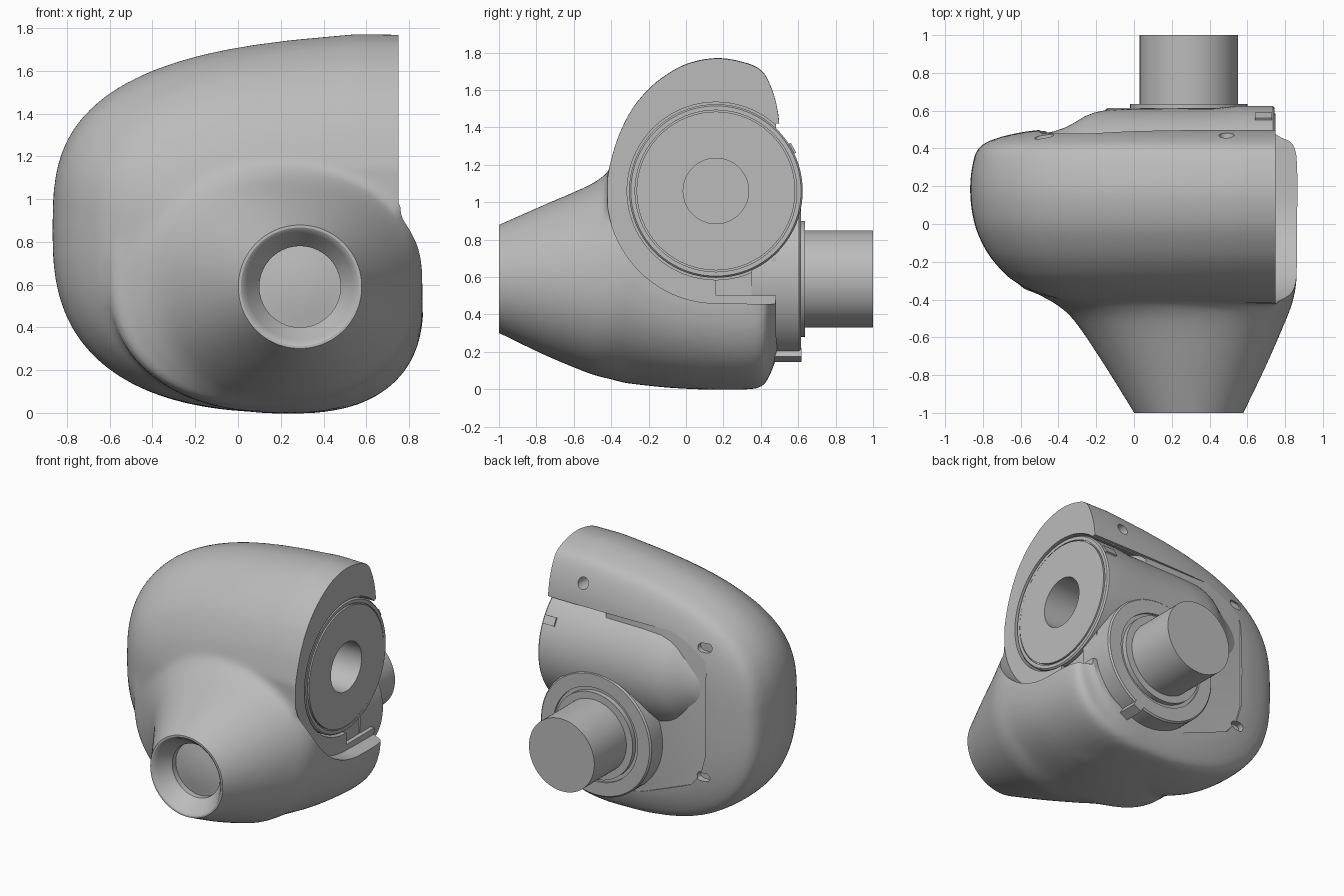
import bpy, bmesh
from math import cos, sin, pi, radians

cube = bpy.data.objects.get("Cube")
if cube:
    bpy.data.objects.remove(cube, do_unlink=True)

grey = bpy.data.materials.new("plain grey")
grey.use_nodes = True
grey.diffuse_color = (0.5, 0.5, 0.5, 1)
shader = next(n for n in grey.node_tree.nodes if n.type == 'BSDF_PRINCIPLED')
shader.inputs["Base Color"].default_value = (0.5, 0.5, 0.5, 1)
shader.inputs["Roughness"].default_value = 0.6


def loft(name, *stacks):
    """Make one object from stacks of equal-length closed sections, capped at both ends."""
    bm = bmesh.new()
    for sections in stacks:
        rows = [[bm.verts.new(p) for p in s] for s in sections]
        n = len(rows[0])
        for a, b in zip(rows, rows[1:]):
            for i in range(n):
                j = (i + 1) % n
                bm.faces.new((a[i], a[j], b[j], b[i]))
        bm.faces.new(rows[0][::-1])
        bm.faces.new(rows[-1])
    bmesh.ops.recalc_face_normals(bm, faces=bm.faces)
    mesh = bpy.data.meshes.new(name)
    bm.to_mesh(mesh)
    bm.free()
    mesh.materials.append(grey)
    ob = bpy.data.objects.new(name, mesh)
    bpy.context.scene.collection.objects.link(ob)
    return ob


def lathe(name, axis, u, z, profile, n=96):
    """Turn (position, radius) pairs around an x or y axis through (u, z)."""
    sections = []
    for pos, r in profile:
        ring = [(u + r * cos(2 * pi * i / n), z + r * sin(2 * pi * i / n)) for i in range(n)]
        sections.append([(pos, a, b) if axis == 'X' else (a, pos, b) for a, b in ring])
    return loft(name, sections)


def prism(name, axis, outline, lo, hi):
    """Extrude a 2D outline along x or y."""
    return loft(name, [[(p, a, b) if axis == 'X' else (a, p, b) for a, b in outline]
                       for p in (lo, hi)])


def box(name, x, y, z):
    return prism(name, 'Y', [(x[0], z[0]), (x[1], z[0]), (x[1], z[1]), (x[0], z[1])], *y)


def quarter(cx, cz, a, b, n, start, count=18):
    """Quarter of a superellipse starting at the given quadrant."""
    pts = []
    for i in range(count):
        t = (start + i / (count - 1)) * pi / 2
        c, s = cos(t), sin(t)
        pts.append((cx + a * abs(c) ** (2 / n) * (1 if c > 0 else -1),
                    cz + b * abs(s) ** (2 / n) * (1 if s > 0 else -1)))
    return pts


def refine(rows, steps=4):
    """Smooth curve through rows of section settings."""
    out = []
    for i in range(len(rows) - 1):
        p0, p1, p2 = rows[max(i - 1, 0)], rows[i], rows[i + 1]
        p3 = rows[min(i + 2, len(rows) - 1)]
        for k in range(steps):
            t = k / steps
            out.append([b + t / 2 * (c - a + t * (2 * a - 5 * b + 4 * c - d
                                                  + t * (3 * (b - c) + d - a)))
                        for a, b, c, d in zip(p0, p1, p2, p3)])
    return out + [rows[-1]]


# Main housing: a rounded pillow lofted from back to front, its top sloping to the left
crown = [(x, 0.85 + (z - 0.85) * (1 - 0.13 * (0.55 - x) / 1.41))
         for x, z in quarter(0.55, 0.85, 1.41, 0.915, 3.05, 1)]
outline = (crown + quarter(0.3, 0.85, 1.16, 0.85, 2.6, 2)[1:]
           + quarter(0.3, 0.6, 0.56, 0.6, 2.2, 3)[1:]
           + [(0.85, 0.75), (0.8, 0.92), (0.9, 1.15), (0.9, 1.76)])


def pillow(y, left, top, bottom, right):
    pts = []
    for x, z in outline:
        if x > 0.55:
            x = 0.55 + (x - 0.55) * right
        else:
            x = 0.55 + (x - 0.55) * (0.55 - left) / 1.41
        k = (top - 0.85) / 0.915 if z > 0.85 else (0.85 - bottom) / 0.85
        pts.append((x, y, 0.85 + (z - 0.85) * k))
    return pts


pillow_rows = [pillow(*row) for row in refine((
    (0.5, -0.48, 1.42, 0.3, 0.68), (0.485, -0.6, 1.52, 0.18, 0.7),
    (0.45, -0.74, 1.63, 0.08, 0.8), (0.4, -0.825, 1.71, 0.01, 0.95),
    (0.3, -0.858, 1.752, 0, 1), (0.16, -0.868, 1.772, 0, 1),
    (0, -0.845, 1.74, 0.01, 1), (-0.13, -0.79, 1.665, 0.05, 1),
    (-0.22, -0.725, 1.585, 0.1, 1), (-0.3, -0.64, 1.48, 0.17, 1),
    (-0.37, -0.5, 1.33, 0.3, 0.85), (-0.42, -0.3, 1.15, 0.45, 0.6)))]


# Tapered nose flaring into the housing
def oval(y, x0, x1, z0, z1, n):
    cx, cz, a, b = (x0 + x1) / 2, (z0 + z1) / 2, (x1 - x0) / 2, (z1 - z0) / 2
    return [(x, y, z) for q in range(4) for x, z in quarter(cx, cz, a, b, n, q)[:-1]]


nose_rows = [oval(*row) for row in refine((
    (-1.08, 0.05, 0.54, 0.34, 0.845, 2), (-1, 0, 0.58, 0.3, 0.88, 2),
    (-0.75, -0.155, 0.7, 0.18, 0.99, 2.05), (-0.52, -0.31, 0.8, 0.085, 1.09, 2.15),
    (-0.43, -0.405, 0.835, 0.06, 1.15, 2.2), (-0.37, -0.51, 0.85, 0.045, 1.21, 2.25),
    (-0.3, -0.61, 0.86, 0.03, 1.25, 2.3), (0, -0.5, 0.867, 0.002, 1.1, 2.4),
    (0.38, -0.3, 0.86, 0.005, 1, 2.4), (0.45, -0.2, 0.8, 0.1, 0.9, 2.4)))]

housing = loft("housing", pillow_rows, nose_rows)
remesh = housing.modifiers.new("blend", 'REMESH')
remesh.mode = 'VOXEL'
remesh.voxel_size = 0.02
smooth = housing.modifiers.new("soften", 'SMOOTH')
smooth.factor = 0.5
smooth.iterations = 10

# Cuts: flat side, nose mouth, barrel pocket, rear panel, screw hole and corner slots
arc = [(0.16 + 0.585 * cos(t), 1.06 + 0.6 * sin(t))
       for t in [pi + pi / 2 * i / 24 for i in range(25)]]
cutters = [
    prism("side_cut", 'X', arc + [(0.45, 0.455), (1, 0.455), (1, 2), (-0.425, 2)], 0.75, 1.2),
    lathe("nose_cut", 'Y', 0.29, 0.59,
          [(-1.2, 0.45), (-1, 0.45), (-1, 0.277), (-0.992, 0.264), (-0.97, 0.25),
           (-0.89, 0.19), (-0.85, 0.19), (-0.855, 0.155), (-0.865, 0.1), (-0.87, 0.04)]),
    lathe("barrel_cut", 'X', 0.16, 1.06, [(0.3, 0.475), (1, 0.475)]),
    box("step_cut", (0.72, 1), (0.16, 0.7), (0.5, 0.8)),
    prism("panel_cut", 'Y', [(0.9, 1.42), (-0.4, 1.42), (-0.47, 1.36), (-0.5, 1.2),
                             (-0.5, 0.6), (-0.46, 0.46), (-0.38, 0.36), (0, 0.21),
                             (0.3, 0.14), (0.6, 0.25), (0.9, 0.48)], 0.48, 0.8),
    lathe("screw_cut", 'Y', 0.49, 1.57, [(0.36, 0.04), (0.7, 0.04)], 32),
]
for z in (1.36, 0.44):
    cutters.append(prism("slot_cut", 'Y', [
        (-0.475 + (0.02 if i < 13 else -0.02) + 0.03 * sin(pi * i / 12),
         z - 0.03 * cos(pi * i / 12)) for i in range(25)], 0.44, 0.7))
for cutter in cutters:
    cutter.hide_render = True
    cut = housing.modifiers.new(cutter.name, 'BOOLEAN')
    cut.operation = 'DIFFERENCE'
    cut.solver = 'EXACT'
    cut.object = cutter

bpy.context.view_layer.update()
graph = bpy.context.evaluated_depsgraph_get()
finished = bpy.data.meshes.new_from_object(housing.evaluated_get(graph))
housing.modifiers.clear()
housing.data = finished
for cutter in cutters:
    bpy.data.objects.remove(cutter, do_unlink=True)

# Sideways barrel with a flared inner end and a grooved, bored end face
barrel = lathe("barrel", 'X', 0.16, 1.06, [
    (-0.48, 0.31), (-0.41, 0.335), (-0.36, 0.352), (-0.31, 0.38), (-0.26, 0.41),
    (-0.21, 0.43), (-0.14, 0.445), (0, 0.45), (0.42, 0.452), (0.54, 0.464),
    (0.735, 0.464), (0.745, 0.455), (0.745, 0.432), (0.735, 0.432), (0.735, 0.424),
    (0.75, 0.424), (0.75, 0.175), (0.4, 0.175)])

# Rear mounting disc, flange and shaft in one turning
shaft = lathe("mounting_disc_and_shaft", 'Y', 0.29, 0.59, [
    (0.35, 0.44), (0.605, 0.44), (0.615, 0.43), (0.615, 0.335), (0.6, 0.335),
    (0.6, 0.31), (0.635, 0.31), (0.635, 0.26), (1, 0.26)])

# Small tab under the disc and clip on the barrel
tab = box("disc_tab", (-0.02, 0.05), (0.46, 0.618), (-0.03, 0.02))
tab.location = (0.46, 0, 0.18)
tab.rotation_euler.y = radians(-25)
clip = box("barrel_clip", (0.64, 0.73), (-0.02, 0.012), (-0.035, 0.025))
clip.location = (0, 0.562, 1.29)
clip.rotation_euler.x = radians(28)

# Smooth shading with crisp edges
bpy.ops.object.select_all(action='DESELECT')
for ob in (housing, barrel, shaft):
    ob.select_set(True)
bpy.context.view_layer.objects.active = housing
bpy.ops.object.shade_smooth_by_angle(angle=radians(30))
